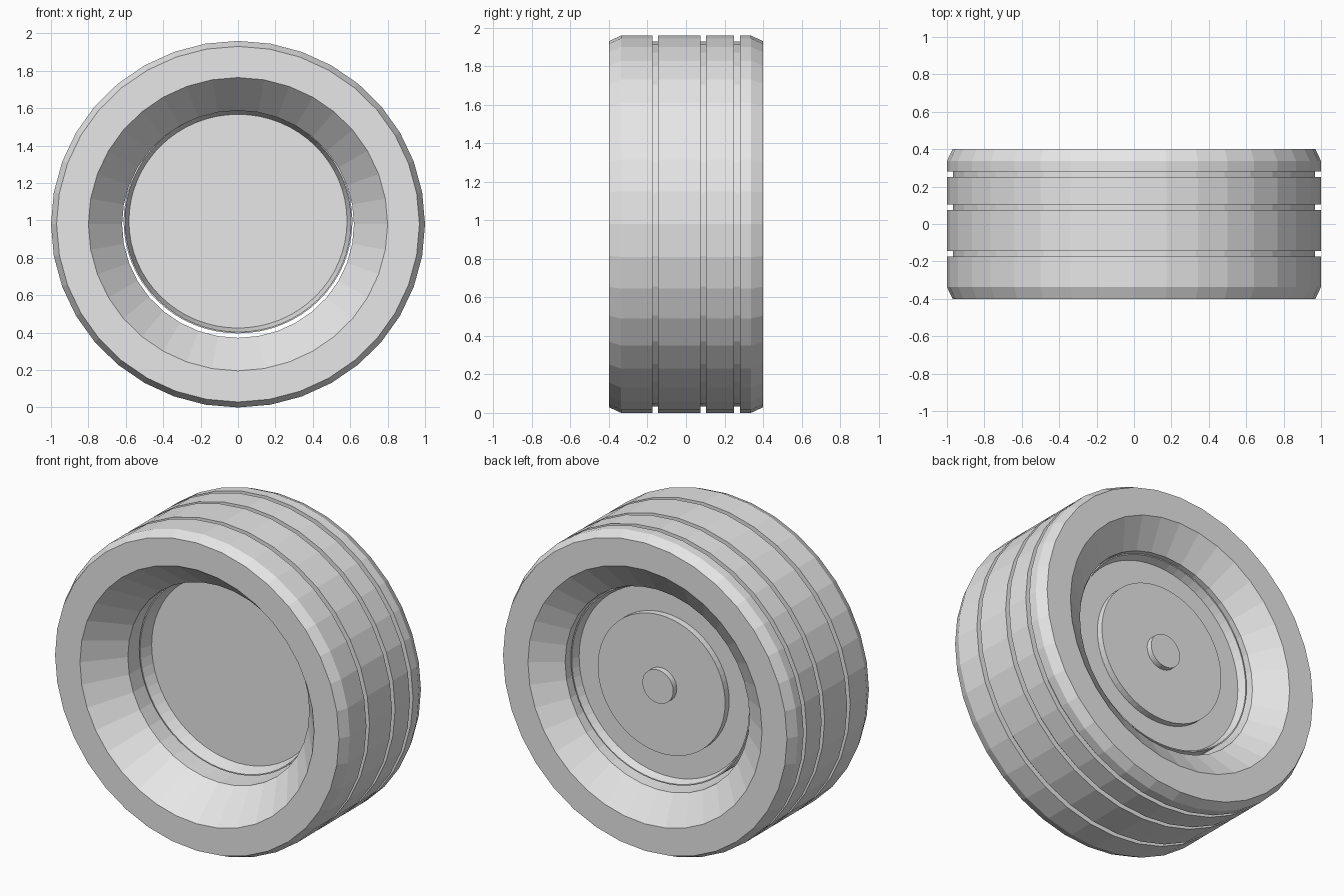
import bpy
import bmesh
from math import sin, cos, tau

cube = bpy.data.objects.get("Cube")
if cube:
    bpy.data.objects.remove(cube, do_unlink=True)

GREY = (0.8, 0.8, 0.8, 1)
grey = bpy.data.materials.new("light grey")
grey.use_nodes = True
grey.diffuse_color = GREY
grey.node_tree.nodes["Principled BSDF"].inputs["Base Color"].default_value = GREY

SQUASH = 0.98  # the wheel is slightly flattened in height


def lathe(name, profile, sides, height, closed):
    """Turn (radius, y) points about the y axis; radius 0 makes a pole."""
    bm = bmesh.new()
    rings = []
    for r, y in profile:
        count = sides if r else 1
        rings.append([bm.verts.new((r * sin(tau * i / sides), y,
                                    r * SQUASH * cos(tau * i / sides)))
                      for i in range(count)])
    pairs = list(zip(rings, rings[1:]))
    if closed:
        pairs.append((rings[-1], rings[0]))
    for a, b in pairs:
        for i in range(sides):
            j = (i + 1) % sides
            corners = [a[i % len(a)], a[j % len(a)], b[j % len(b)], b[i % len(b)]]
            bm.faces.new(list(dict.fromkeys(corners)))
    bmesh.ops.recalc_face_normals(bm, faces=bm.faces)
    mesh = bpy.data.meshes.new(name)
    bm.to_mesh(mesh)
    bm.free()
    mesh.materials.append(grey)
    obj = bpy.data.objects.new(name, mesh)
    obj.location.z = height
    bpy.context.collection.objects.link(obj)
    return obj


# Tyre: bevelled shoulders, three tread grooves, funnel-shaped side walls
tyre = [(0.62, -0.19), (0.80, -0.4), (0.97, -0.4), (1, -0.337)]
for y in (-0.175, 0.075, 0.25):
    tyre += [(1, y), (0.967, y), (0.967, y + 0.03), (1, y + 0.03)]
tyre += [(1, 0.337), (0.97, 0.4), (0.80, 0.4), (0.63, 0.28)]
lathe("tyre", tyre, 36, SQUASH, True)

# Rim: dished front, thin lips, stepped back plate
rim = [(0, -0.01), (0.583, -0.01), (0.605, -0.09), (0.612, -0.09),
       (0.612, 0.25), (0.605, 0.25), (0.59, 0.2), (0, 0.2)]
lathe("rim", rim, 64, 0.996, False)

# Raised plate and hub cap on the back
for name, radius, start, end in (("back_plate", 0.435, 0.19, 0.24),
                                 ("hub_cap", 0.105, 0.23, 0.275)):
    lathe(name, [(0, start), (radius, start), (radius, end), (0, end)],
          64, 0.996, False)
